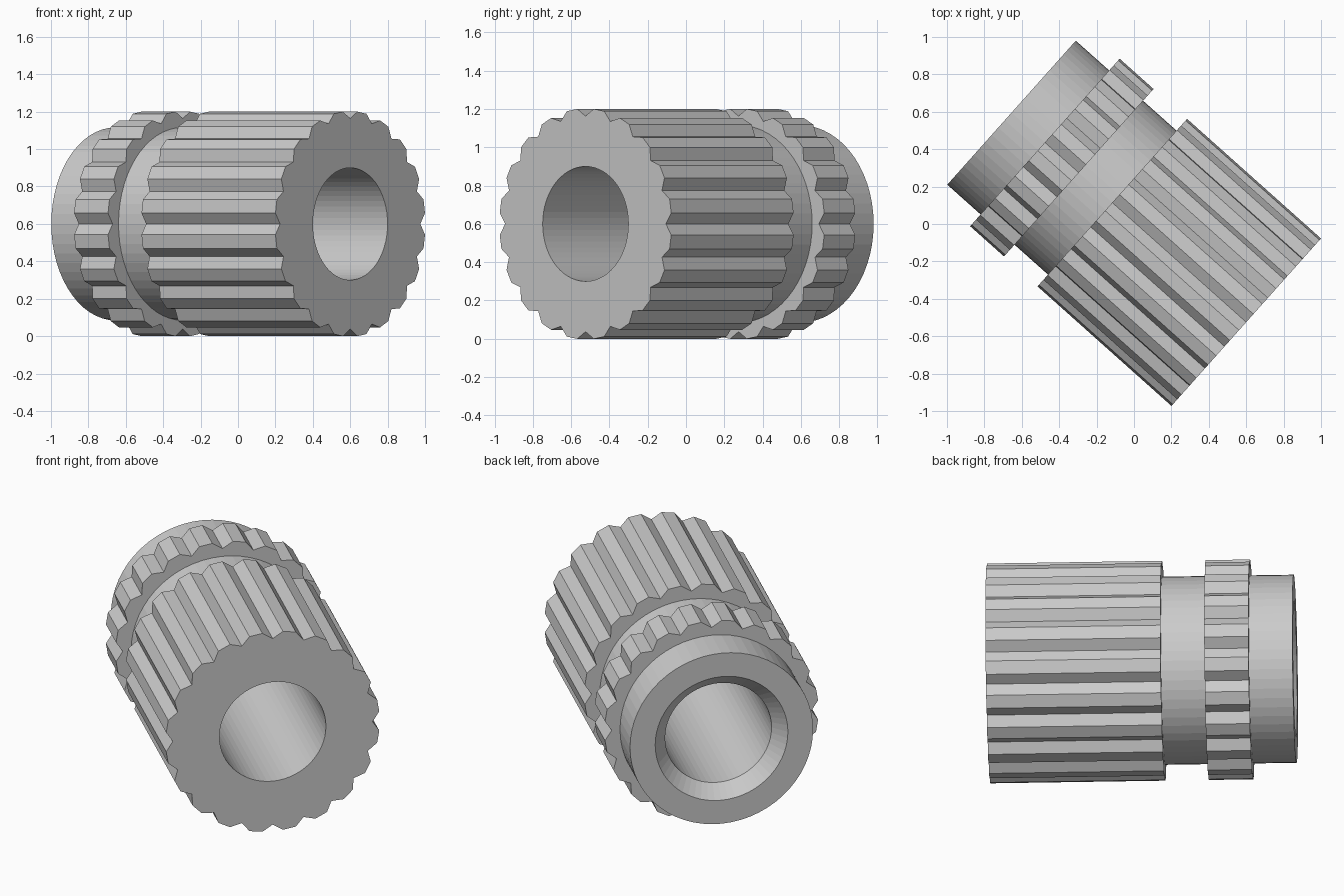
import bpy, bmesh
from math import sin, cos, radians
from mathutils import Vector

if "Cube" in bpy.data.objects:
    bpy.data.objects.remove(bpy.data.objects["Cube"])

TEETH = 20
TIP, ROOT, BODY, BORE, MOUTH = 0.603, 0.563, 0.516, 0.30, 0.374

axis = Vector((-0.746, 0.666, 0)).normalized()
up = Vector((0, 0, 1))
side = axis.cross(up)
start = Vector((0.6, -0.525, 0.6))      # centre of the large ribbed end


def ring(bm, t, radius, ribbed=False):
    """60-point loop at distance t: a circle, or flat ribs with V grooves."""
    verts = []
    for i in range(TEETH):
        groove = i * 360 / TEETH
        if ribbed:
            pts = [(0, ROOT), (5.5, radius), (12.5, radius)]
        else:
            pts = [(0, radius), (6, radius), (12, radius)]
        for offset, r in pts:
            a = radians(groove + offset)
            verts.append(bm.verts.new(start + axis * t + up * r * cos(a) + side * r * sin(a)))
    return verts


# Closed profile: outside from front to back, then back through the bore
profile = [
    (0.00, TIP, True), (0.96, TIP, True),       # long ribbed section
    (0.96, BODY, False), (1.20, BODY, False),   # neck
    (1.20, TIP, True), (1.443, TIP, True),      # short ribbed collar
    (1.443, BODY, False), (1.682, BODY, False), # plain end
    (1.682, MOUTH, False), (1.605, BORE, False),  # chamfered mouth
    (0.00, BORE, False),                        # straight bore
]

bm = bmesh.new()
rings = [ring(bm, *p) for p in profile]
for a, b in zip(rings, rings[1:] + rings[:1]):
    n = len(a)
    for i in range(n):
        j = (i + 1) % n
        bm.faces.new((a[i], a[j], b[j], b[i]))
bmesh.ops.recalc_face_normals(bm, faces=bm.faces)

mesh = bpy.data.meshes.new("ribbed_sleeve")
bm.to_mesh(mesh)
bm.free()
bpy.context.collection.objects.link(bpy.data.objects.new("ribbed_sleeve", mesh))
